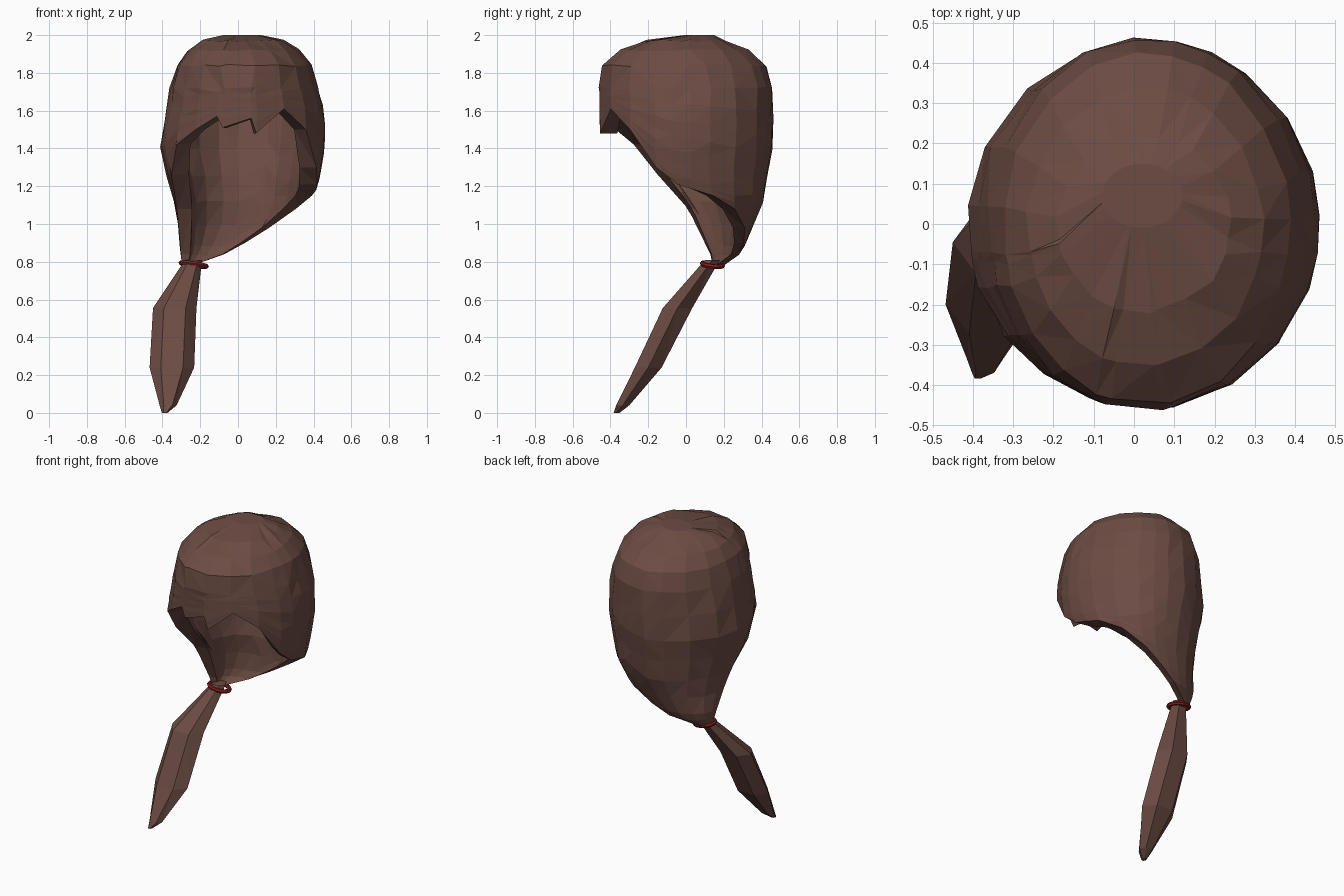
import bpy, bmesh, math, random
from mathutils import Vector

if "Cube" in bpy.data.objects:
    bpy.data.objects.remove(bpy.data.objects["Cube"])

random.seed(4)

def material(name, rgb):
    m = bpy.data.materials.new(name)
    m.diffuse_color = (*rgb, 1)
    m.use_nodes = True
    m.node_tree.nodes["Principled BSDF"].inputs["Base Color"].default_value = m.diffuse_color
    return m

BROWN = material("brown hair", (0.15, 0.072, 0.057))
RED = material("red band", (0.25, 0.012, 0.015))

def finish(bm, name, mat):
    bmesh.ops.triangulate(bm, faces=bm.faces[:])
    bmesh.ops.recalc_face_normals(bm, faces=bm.faces[:])
    me = bpy.data.meshes.new(name)
    bm.to_mesh(me)
    bm.free()
    me.materials.append(mat)
    ob = bpy.data.objects.new(name, me)
    bpy.context.collection.objects.link(ob)
    return ob

def skin(bm, a, b):
    # quads between two closed loops
    n = len(a)
    for i in range(n):
        bm.faces.new((a[i], a[(i + 1) % n], b[(i + 1) % n], b[i]))

# Hair sections: z, x min, x max, centre y, outer depth, inner inset x, inner depth
SECTIONS = [
    (2.00, -0.08, 0.12, 0.07, 0.08, 0.03, 0.05),
    (1.97, -0.19, 0.24, 0.00, 0.22, 0.05, 0.17),
    (1.92, -0.265, 0.32, -0.01, 0.345, 0.06, 0.29),
    (1.84, -0.325, 0.39, -0.01, 0.435, 0.06, 0.375),
    (1.72, -0.36, 0.425, 0.00, 0.46, 0.06, 0.40),
    (1.60, -0.385, 0.455, 0.00, 0.46, 0.07, 0.39),
    (1.43, -0.415, 0.465, 0.00, 0.46, 0.09, 0.36),
    (1.25, -0.375, 0.435, 0.00, 0.435, 0.10, 0.30),
    (1.13, -0.34, 0.40, 0.05, 0.36, 0.09, 0.23),
    (1.00, -0.315, 0.32, 0.12, 0.24, 0.07, 0.16),
    (0.88, -0.31, 0.17, 0.15, 0.16, 0.06, 0.11),
    (0.84, -0.305, 0.09, 0.15, 0.135, 0.05, 0.09),
    (0.78, -0.295, -0.175, 0.14, 0.06, 0.03, 0.02),
]

def section(z):
    for p, q in zip(SECTIONS, SECTIONS[1:]):
        if z >= q[0]:
            t = min(1, max(0, (p[0] - z) / (p[0] - q[0])))
            return [a + (b - a) * t for a, b in zip(p, q)]
    return list(SECTIONS[-1])

# Hair columns: angle in degrees (90 is the back) and height of the lower edge
COLUMNS = [(-9, 1.21), (3, 1.18), (16, 1.15), (35, 1.08), (55, 0.98), (68, 0.90),
           (80, 0.84), (95, 0.78), (112, 0.78), (133, 0.78), (155, 0.78), (174, 0.78),
           (189, 0.84), (192, 1.08), (200, 1.26), (217, 1.42), (234, 1.50), (250, 1.57),
           (255, 1.51), (275, 1.56), (279, 1.48), (300, 1.61), (320, 1.50), (339, 1.30)]
TOP_ROWS = [2.0, 1.97, 1.92, 1.84, 1.72]
STEPS = [0.17, 0.34, 0.5, 0.64, 0.77, 0.89, 0.94, 1.0]

def point(angle, z, inner, wobble):
    _, x0, x1, cy, ry, inset, ry_in = section(z)
    a = math.radians(angle)
    rx = (x1 - x0) / 2 - (inset if inner else 0)
    r = ry_in if inner else ry
    drop = 0.05 * min(1, max(0, (z - 1.5) / 0.4)) if inner else 0
    dx, dy, dz = (random.uniform(-wobble, wobble) for _ in range(3))
    return Vector(((x0 + x1) / 2 + rx * math.cos(a) + dx, cy + r * math.sin(a) + dy,
                   z - drop + dz))

# Hair cap: outer and inner skins joined along the ragged lower edge
bm = bmesh.new()
rims = []
for inner in (False, True):
    loops = [[bm.verts.new(point(a, z, inner, 0 if z == 2 else 0.006)) for a, _ in COLUMNS]
             for z in TOP_ROWS]
    for s in STEPS:
        loops.append([bm.verts.new(point(a, 1.72 + (zb - 1.72) * s, inner,
                                         0.007 * (1.72 - zb) if s < 0.85 else 0))
                      for a, zb in COLUMNS])
    bm.faces.new(loops[0])
    for a, b in zip(loops, loops[1:]):
        skin(bm, a, b)
    rims.append(loops[-1])
skin(bm, rims[0], rims[1])
finish(bm, "hair_cap", BROWN)

# Ponytail: tapering lofted lock, centre x, y, z and radii
TAIL = [(-0.235, 0.14, 0.81, 0.045, 0.045), (-0.335, -0.045, 0.555, 0.115, 0.09),
        (-0.35, -0.20, 0.24, 0.118, 0.082), (-0.37, -0.335, 0.04, 0.045, 0.04),
        (-0.388, -0.368, 0.0, 0.015, 0.018)]
bm = bmesh.new()
loops = []
for x, y, z, rx, ry in TAIL:
    loops.append([bm.verts.new((x + rx * math.cos(k * math.tau / 6),
                                y + ry * math.sin(k * math.tau / 6), z)) for k in range(6)])
for a, b in zip(loops, loops[1:]):
    skin(bm, a, b)
bm.faces.new(loops[0])
bm.faces.new(loops[-1])
finish(bm, "ponytail", BROWN)

# Hair band
bpy.ops.mesh.primitive_torus_add(major_segments=14, minor_segments=6, major_radius=0.062,
                                 minor_radius=0.013, location=(-0.235, 0.14, 0.785),
                                 rotation=(math.radians(-6), math.radians(8), 0))
band = bpy.context.object
band.name = "hair_band"
band.scale = (1.08, 0.9, 1)
band.data.materials.append(RED)
